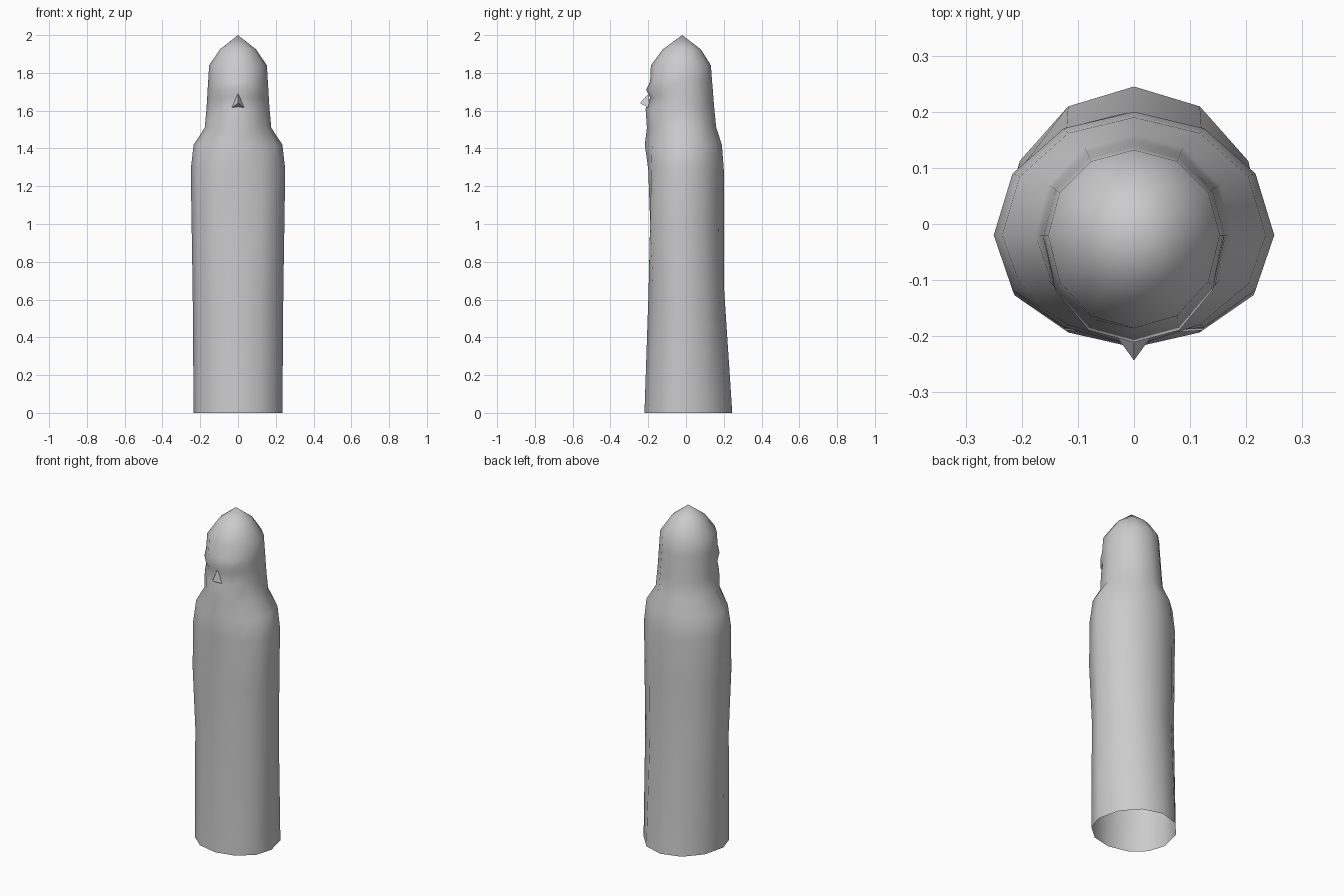
import bpy, bmesh, math

if "Cube" in bpy.data.objects:
    bpy.data.objects.remove(bpy.data.objects["Cube"])

SIDES = 12
MID = -0.02  # y of the widest points

# z, half width, front y, back y, forward push of the front-side columns
RINGS = [
    (0.00, 0.235, -0.220, 0.245, 0.000),
    (0.65, 0.240, -0.198, 0.202, 0.000),
    (1.02, 0.246, -0.190, 0.200, 0.022),
    (1.29, 0.250, -0.200, 0.200, 0.008),
    (1.42, 0.235, -0.218, 0.190, -0.012),
    (1.51, 0.176, -0.207, 0.160, -0.012),
    (1.61, 0.167, -0.214, 0.150, -0.008),
    (1.67, 0.163, -0.190, 0.145, -0.008),
    (1.71, 0.161, -0.211, 0.142, 0.004),
    (1.755, 0.158, -0.190, 0.138, 0.002),
    (1.84, 0.153, -0.186, 0.132, 0.000),
    (1.925, 0.095, -0.122, 0.078, 0.000),
]


def finish(name, bm, angle):
    bmesh.ops.recalc_face_normals(bm, faces=bm.faces)
    mesh = bpy.data.meshes.new(name)
    bm.to_mesh(mesh)
    bm.free()
    ob = bpy.data.objects.new(name, mesh)
    bpy.context.collection.objects.link(ob)
    bpy.ops.object.select_all(action='DESELECT')
    ob.select_set(True)
    bpy.context.view_layer.objects.active = ob
    bpy.ops.object.shade_smooth_by_angle(angle=math.radians(angle))
    return ob


# Hooded robe, open at the hem, lofted from twelve-sided rings
bm = bmesh.new()
loops = []
for z, w, front, back, push in RINGS:
    loop = []
    for i in range(SIDES):
        a = 2 * math.pi * i / SIDES
        s, c = math.sin(a), math.cos(a)
        y = MID + s * ((back - MID) if s > 0 else (MID - front))
        if -0.99 < s < -0.1:
            y -= push
        loop.append(bm.verts.new((w * c, y, z)))
    loops.append(loop)
for lo, hi in zip(loops, loops[1:]):
    for i in range(SIDES):
        j = (i + 1) % SIDES
        bm.faces.new((lo[i], lo[j], hi[j], hi[i]))
tip = bm.verts.new((0, MID, 2.0))
for i in range(SIDES):
    bm.faces.new((loops[-1][i], loops[-1][(i + 1) % SIDES], tip))
finish("hooded_robe", bm, 60)

# Pointed nose
bm = bmesh.new()
bridge = bm.verts.new((0, -0.195, 1.695))
end = bm.verts.new((0, -0.243, 1.64))
left = bm.verts.new((-0.033, -0.198, 1.615))
right = bm.verts.new((0.033, -0.198, 1.615))
for f in ((bridge, left, end), (bridge, end, right), (left, right, end)):
    bm.faces.new(f)
finish("nose", bm, 60)
